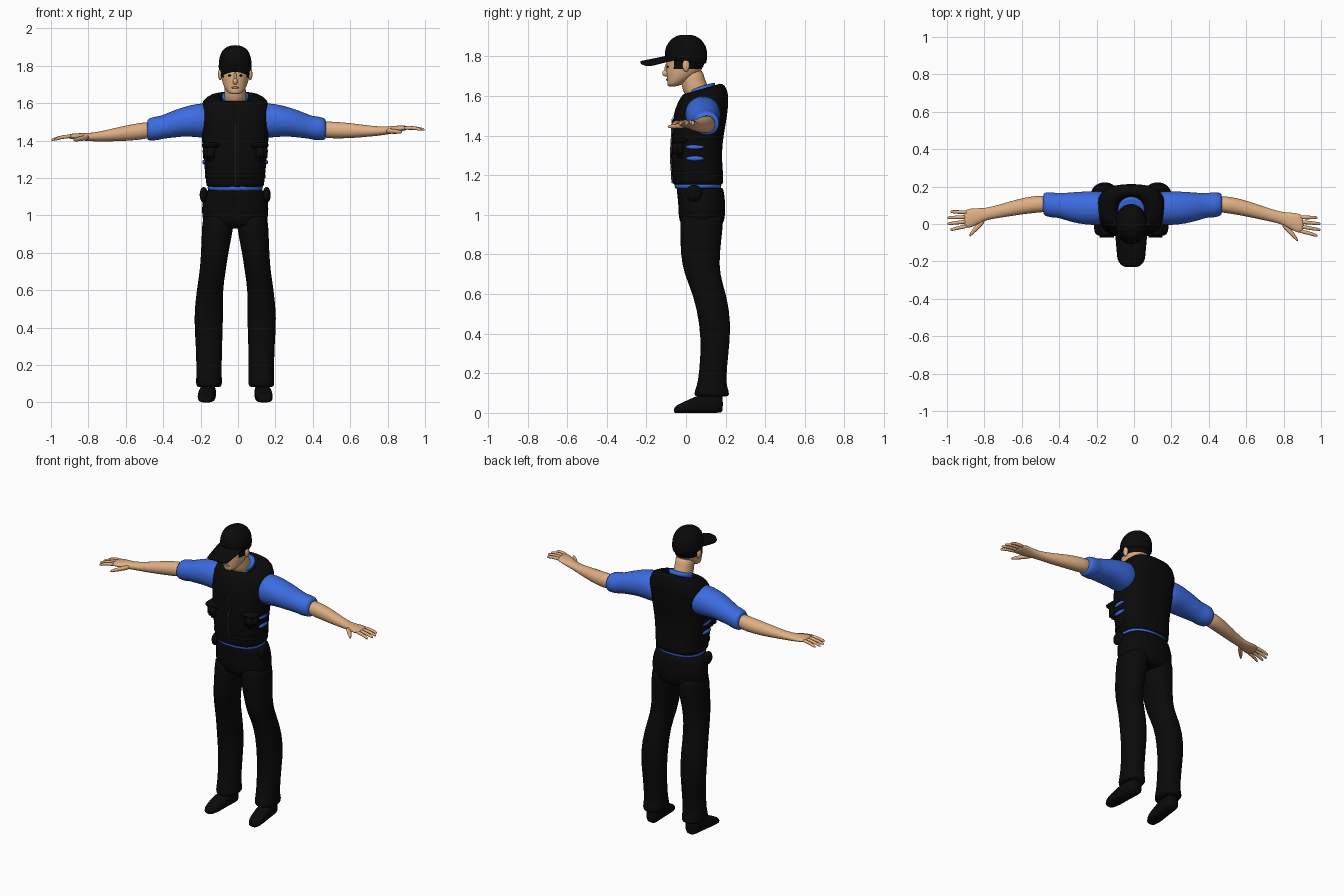
import bpy, bmesh
from math import sin, cos, pi, copysign

if "Cube" in bpy.data.objects:
    bpy.data.objects.remove(bpy.data.objects["Cube"], do_unlink=True)

centre = -.015  # centreline of the body


def material(name, red, green, blue):
    mat = bpy.data.materials.new(name)
    mat.use_nodes = True
    mat.diffuse_color = (red, green, blue, 1)
    shader = next(node for node in mat.node_tree.nodes if node.type == "BSDF_PRINCIPLED")
    shader.inputs["Base Color"].default_value = (red, green, blue, 1)
    shader.inputs["Roughness"].default_value = .8
    return mat


black_cloth = material("black cloth", .003, .003, .003)
blue_cloth = material("blue shirt", .045, .15, .75)
skin = material("skin", .74, .43, .23)
lip_colour = material("lips", .5, .22, .14)
zip_grey = material("zip grey", .08, .08, .08)


def finish(name, bm, mat, levels=0):
    bmesh.ops.recalc_face_normals(bm, faces=bm.faces[:])
    mesh = bpy.data.meshes.new(name)
    bm.to_mesh(mesh)
    bm.free()
    mesh.materials.append(mat)
    for poly in mesh.polygons:
        poly.use_smooth = True
    obj = bpy.data.objects.new(name, mesh)
    bpy.context.scene.collection.objects.link(obj)
    if levels:
        subdivision = obj.modifiers.new("Smooth", "SUBSURF")
        subdivision.levels = subdivision.render_levels = levels
    return obj


def loft(name, axis, rows, mat, power=2, sides=20):
    """Skin rings (along, centre a, centre b, radius a, radius b, tilt) on one axis."""
    bm = bmesh.new()
    rings = []
    for along, centre_a, centre_b, radius_a, radius_b, *tilt in rows:
        ring = []
        for i in range(sides):
            c, s = cos(2 * pi * i / sides), sin(2 * pi * i / sides)
            a = centre_a + radius_a * copysign(abs(c) ** (2 / power), c)
            offset = radius_b * copysign(abs(s) ** (2 / power), s)
            b = centre_b + offset
            k = along + sum(tilt) * offset
            position = {"x": (k, a, b), "y": (a, k, b), "z": (a, b, k)}[axis]
            ring.append(bm.verts.new(position))
        rings.append(ring)
    for low, high in zip(rings, rings[1:]):
        for i in range(sides):
            j = (i + 1) % sides
            bm.faces.new((low[i], low[j], high[j], high[i]))
    bm.faces.new(rings[0])
    bm.faces.new(rings[-1])
    return finish(name, bm, mat, levels=1)


def body(name, rows, mat, power=2):
    """Loft upward on the centreline from (z, y, radius x, radius y, tilt)."""
    return loft(name, "z", [(z, centre, *rest) for z, *rest in rows], mat, power)


def blob(name, location, radii, mat):
    bm = bmesh.new()
    bmesh.ops.create_uvsphere(bm, u_segments=16, v_segments=10, radius=1)
    bmesh.ops.scale(bm, vec=radii, verts=bm.verts)
    bmesh.ops.translate(bm, vec=location, verts=bm.verts)
    return finish(name, bm, mat)


def pad(name, location, size, mat):
    bm = bmesh.new()
    bmesh.ops.create_cube(bm, size=1)
    bmesh.ops.scale(bm, vec=size, verts=bm.verts)
    bmesh.ops.translate(bm, vec=location, verts=bm.verts)
    bmesh.ops.bevel(bm, geom=bm.edges[:], offset=min(size) * .3, segments=2, affect="EDGES")
    return finish(name, bm, mat)


# Trousers seat, shirt band and vest
body("trousers_seat", [
    (.93, .08, .11, .08), (.95, .08, .17, .11), (1, .08, .18, .12),
    (1.07, .08, .18, .12), (1.13, .07, .16, .12), (1.14, .07, .15, .12)], black_cloth, 2.3)
body("shirt_band", [(z, .06, .15, .12) for z in (1.12, 1.15, 1.17)], blue_cloth, 2.4)
vest_rows = [
    (1.15, .06, .15, .12), (1.155, .06, .155, .13), (1.2, .06, .16, .13), (1.3, .05, .17, .13),
    (1.4, .06, .18, .13), (1.5, .07, .185, .14), (1.59, .09, .19, .13, .1),
    (1.63, .09, .16, .11, .25), (1.64, .08, .11, .09, .3), (1.63, .08, .08, .07, .3),
    (1.6, .08, .07, .07, .3)]
body("vest", vest_rows, black_cloth, 2.6)
body("vest_strap", [(z, .055, .165 - inset, .132 - inset) for z, inset in
                    ((1.19, .01), (1.2, 0), (1.22, 0), (1.23, .01))], black_cloth, 2.6)
loft("zip", "z", [(z, centre, y - depth, .003, .005) for z, y, width, depth in vest_rows[1:6]],
     zip_grey, sides=8)
body("shirt_collar", [(z, .075, r, r, .3) for z, r in
                      ((1.6, .07), (1.645, .075), (1.65, .07))], blue_cloth)

# Neck and head, with hair on the upper back of the head
body("neck", [(1.58, .06, .06, .06), (1.64, .05, .06, .07), (1.69, .03, .055, .06),
              (1.74, .03, .06, .06)], skin)
head = body("head", [
    (1.648, -.07, .02, .02), (1.656, -.06, .04, .035), (1.685, -.035, .06, .06),
    (1.715, -.015, .07, .085), (1.735, -.01, .075, .09), (1.77, 0, .08, .1),
    (1.81, 0, .08, .1), (1.85, 0, .07, .09)], skin, 2.1)
head.data.materials.append(black_cloth)
for poly in head.data.polygons:
    if poly.center.z > 1.735 and poly.center.y > -.05:
        poly.material_index = 1
blob("nose", (centre, -.1, 1.716), (.013, .02, .018), skin)
blob("nose_bridge", (centre, -.095, 1.74), (.008, .013, .026), skin)
blob("mouth", (centre, -.094, 1.683), (.02, .007, .006), lip_colour)

# Cap crown and curved brim
body("cap_crown", [
    (1.77, 0, .08, .1, -.1), (1.775, 0, .09, .105, -.1), (1.81, 0, .09, .11), (1.85, 0, .085, .105),
    (1.885, 0, .07, .08), (1.905, 0, .04, .05), (1.91, 0, .01, .02)], black_cloth)
bm = bmesh.new()
bmesh.ops.create_grid(bm, x_segments=10, y_segments=6, size=1)
for vert in bm.verts:
    across, out = vert.co.x, (vert.co.y + 1) / 2
    vert.co = (centre + across * (.084 - .014 * out),
               -.05 - out * (.18 - .04 * across ** 4),
               1.808 - .036 * out - .02 * across ** 2)
brim = finish("cap_brim", bm, black_cloth, levels=1)
solid = brim.modifiers.new("Thickness", "SOLIDIFY")
solid.thickness = .01
solid.offset = 0


def build_side(side, label):
    def x_at(distance):
        return centre + side * distance

    def limb(name, rows, mat, sides=20):
        """Arm part: the right arm hangs lower, the left reaches further forward."""
        placed = []
        for distance, y, z, *radii in rows:
            bend = max(0, distance - .45)
            forward, drop = (.06, 0) if side > 0 else (0, .1)
            x = centre + distance * (side - centre)
            placed.append((x, y - forward * bend, z - drop * bend, *radii))
        loft(label + name, "x", placed, mat, 2.1, sides)

    # Face and vest details
    blob(label + "_ear", (x_at(.08), 0, 1.755), (.012, .018, .032), skin)
    blob(label + "_eye", (x_at(.03), -.092, 1.748), (.01, .005, .005), black_cloth)
    pad(label + "_vest_pouch", (x_at(.13), -.03, 1.335), (.085, .075, .1), black_cloth)
    pad(label + "_pouch_flap", (x_at(.13), -.03, 1.375), (.095, .083, .03), black_cloth)
    for place, z in (("_upper", 1.343), ("_lower", 1.285)):
        blob(label + place + "_shirt_gap", (x_at(.166), .045, z), (.01, .046, .012), blue_cloth)
    blob(label + "_belt_pouch", (x_at(.168), .04, 1.11), (.022, .042, .042), black_cloth)

    # Trouser leg with a gathered hem
    leg = [(.08, .14, .13, .06, .08), (.09, .14, .13, .07, .09), (.12, .14, .13, .07, .085),
           (.15, .14, .13, .068, .07), (.3, .14, .145, .07, .07), (.45, .143, .15, .08, .08),
           (.6, .137, .12, .07, .085), (.7, .12, .08, .07, .09), (.8, .11, .07, .073, .1),
           (.96, .09, .08, .088, .11), (1.02, .09, .08, .08, .11)]
    loft(label + "_trouser_leg", "z", [(z, x_at(d), *rest) for z, d, *rest in leg],
         black_cloth, 2.2)

    # Shoe, flat on the ground and turned slightly outward
    shoe = [(-.062, .02, .01), (-.05, .036, .02), (0, .048, .03), (.08, .044, .05),
            (.17, .042, .05), (.187, .034, .045)]
    loft(label + "_shoe", "y", [(y, x_at(.156 - .08 * y), height, width, height)
                                for y, width, height in shoe], black_cloth, 2.8)

    # Sleeve with a rolled cuff, then forearm and palm
    limb("_sleeve", [
        (.1, .085, 1.51, .08, .085), (.17, .085, 1.507, .093, .097), (.25, .085, 1.507, .09, .083),
        (.33, .09, 1.49, .08, .074), (.405, .1, 1.47, .063, .062), (.412, .1, 1.467, .07, .066),
        (.472, .107, 1.462, .065, .061), (.479, .107, 1.46, .05, .05)], blue_cloth)
    limb("_forearm_and_palm", [
        (.44, .107, 1.46, .045, .045), (.52, .107, 1.456, .046, .046), (.62, .09, 1.453, .043, .04),
        (.72, .067, 1.45, .035, .028), (.79, .053, 1.452, .032, .022), (.83, .042, 1.458, .043, .02),
        (.88, .03, 1.466, .054, .016), (.91, .026, 1.468, .045, .01)], skin)

    # Fanned fingers and thumb
    for i, name in enumerate(("_index", "_middle", "_ring", "_little")):
        fan = i - 1.5
        tip = 1 - .008 * fan ** 2
        limb(name + "_finger", [
            (along, .026 - lean + (.024 + lean) * fan, z, radius, radius)
            for along, lean, z, radius in ((.88, 0, 1.467, .012), (.94, .004, 1.469, .01),
                                           (tip - .01, .008, 1.46, .009), (tip, .008, 1.458, .005))],
             skin, 10)
    limb("_thumb", [(.79, .03, 1.452, .02, .014), (.83, -.01, 1.45, .022, .015),
                    (.86, -.04, 1.447, .016, .011), (.88, -.065, 1.445, .008, .007)], skin, 10)


build_side(1, "left")
build_side(-1, "right")
